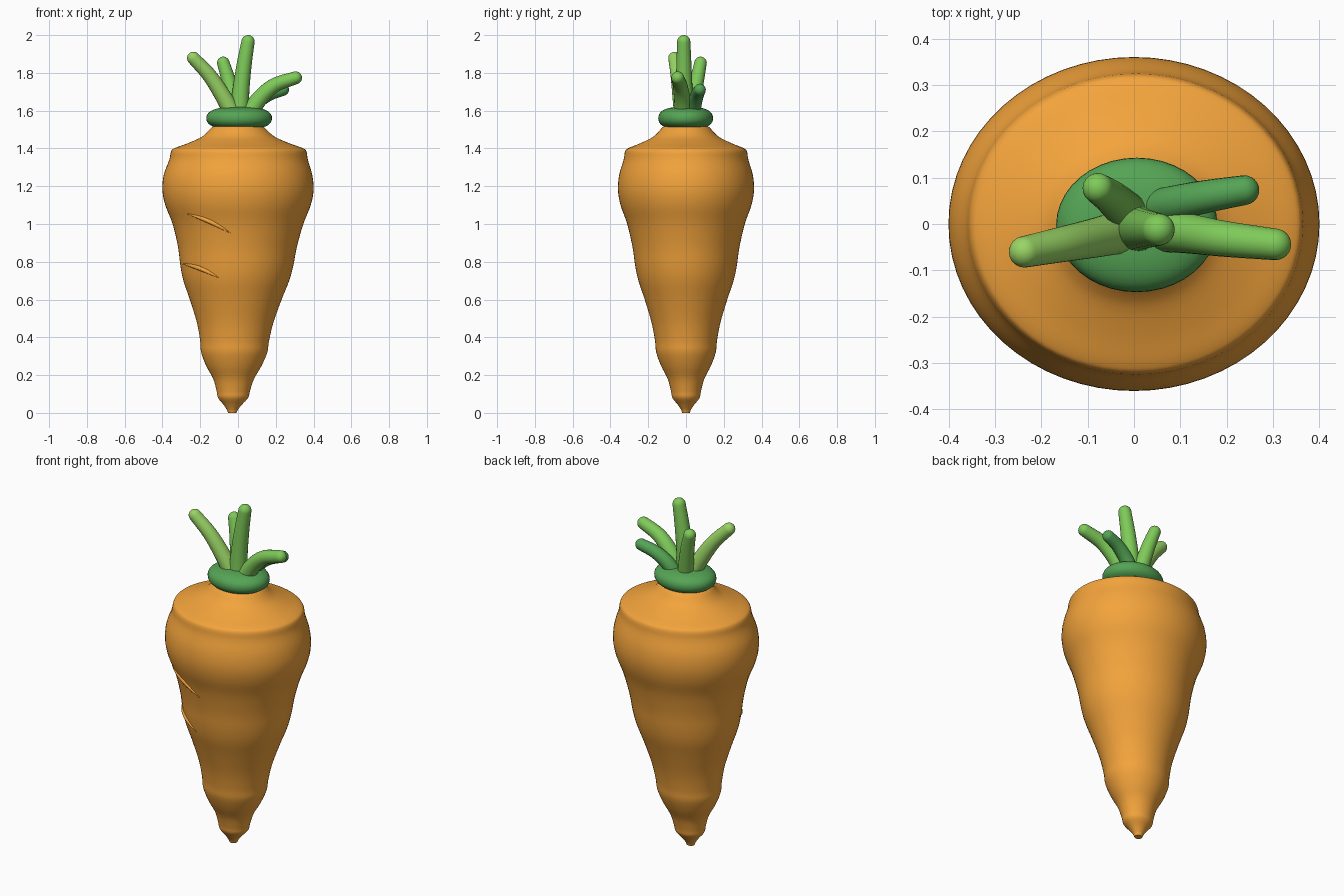
import bpy, bmesh
from math import sin, cos, pi, sqrt
from mathutils import Vector

if "Cube" in bpy.data.objects:
    bpy.data.objects.remove(bpy.data.objects["Cube"])


def material(name, rgb):
    m = bpy.data.materials.new(name)
    m.diffuse_color = (*rgb, 1)
    m.use_nodes = True
    m.node_tree.nodes["Principled BSDF"].inputs["Base Color"].default_value = m.diffuse_color
    return m


ORANGE = material("orange", (0.90, 0.37, 0.045))
DARK = material("dark_green", (0.09, 0.37, 0.09))
LIGHT = material("light_green", (0.21, 0.59, 0.10))
PALE = material("pale_green", (0.32, 0.66, 0.13))


def spline(pts, steps):
    """Catmull-Rom curve through tuples of any length."""
    p = [Vector(q) for q in pts]
    p = [2 * p[0] - p[1]] + p + [2 * p[-1] - p[-2]]
    out = []
    for i in range(1, len(p) - 2):
        a, b, c, d = p[i - 1:i + 3]
        for k in range(steps):
            t = k / steps
            out.append(0.5 * (2 * b + (c - a) * t + (2 * a - 5 * b + 4 * c - d) * t * t
                              + (3 * b - a - 3 * c + d) * t ** 3))
    return out + [p[-2]]


def skin(name, rings, mat, angle=60):
    """Join closed rings of points into a capped, smooth surface."""
    bm = bmesh.new()
    loops = [[bm.verts.new(v) for v in r] for r in rings]
    n = len(loops[0])
    for a, b in zip(loops, loops[1:]):
        for i in range(n):
            j = (i + 1) % n
            bm.faces.new((a[i], a[j], b[j], b[i]))
    bm.faces.new(loops[0][::-1])
    bm.faces.new(loops[-1])
    bmesh.ops.recalc_face_normals(bm, faces=bm.faces)
    me = bpy.data.meshes.new(name)
    bm.to_mesh(me)
    bm.free()
    me.materials.append(mat)
    ob = bpy.data.objects.new(name, me)
    bpy.context.collection.objects.link(ob)
    bpy.ops.object.select_all(action='DESELECT')
    ob.select_set(True)
    bpy.context.view_layer.objects.active = ob
    bpy.ops.object.shade_smooth_by_angle(angle=angle * pi / 180)
    return ob


def ellipse(cx, cy, z, rx, ry, n):
    return [(cx + rx * cos(2 * pi * i / n), cy + ry * sin(2 * pi * i / n), z) for i in range(n)]


def tube(name, path, radii, mat, n=20, flat=1.0):
    """Round tube along a path; radii gives one radius per path point."""
    rings = []
    for i, p in enumerate(path):
        t = (path[min(i + 1, len(path) - 1)] - path[max(i - 1, 0)]).normalized()
        u = t.cross(Vector((0, 1, 0))).normalized()
        v = t.cross(u)
        rings.append([p + radii[i] * (u * cos(2 * pi * k / n) + v * flat * sin(2 * pi * k / n))
                      for k in range(n)])
    return skin(name, rings, mat)


# Carrot root: (height, centre x, half width), depth is 0.9 of the width
profile = spline([
    (0.0, -0.03, 0.022), (0.018, -0.03, 0.03), (0.045, -0.028, 0.05), (0.08, -0.026, 0.08),
    (0.115, -0.025, 0.088), (0.18, -0.023, 0.108), (0.25, -0.022, 0.147), (0.32, -0.02, 0.175),
    (0.38, -0.018, 0.182), (0.48, -0.015, 0.203), (0.60, -0.012, 0.243), (0.70, -0.009, 0.28),
    (0.78, -0.006, 0.299), (0.88, -0.003, 0.315), (1.00, 0, 0.346), (1.10, 0, 0.385),
    (1.18, 0.0, 0.40), (1.26, 0.0, 0.393), (1.34, 0.003, 0.367), (1.385, 0.004, 0.358),
    (1.402, 0.004, 0.338), (1.425, 0.003, 0.275), (1.455, 0.002, 0.205),
    (1.48, 0.001, 0.17), (1.51, 0, 0.14), (1.53, 0, 0.11)], 4)
skin("carrot_root", [ellipse(c, 0, z, r, r * 0.9, 64) for z, c, r in profile], ORANGE)


def root_front(x, z):
    """Point on the front of the root."""
    a, b = next((a, b) for a, b in zip(profile, profile[1:]) if a[0] <= z <= b[0])
    _, c, r = a.lerp(b, (z - a[0]) / (b[0] - a[0]))
    return Vector((x, -0.9 * sqrt(max(0, r * r - (x - c) ** 2)), z))


# Thin raised wrinkles on the front
for name, (x0, z0), (x1, z1) in (("upper_wrinkle", (-0.272, 1.055), (-0.04, 0.952)),
                                 ("lower_wrinkle", (-0.298, 0.79), (-0.10, 0.714))):
    ts = [i / 20 for i in range(21)]
    path = [root_front(x0 + (x1 - x0) * t, z0 + (z1 - z0) * t + 0.012 * sin(pi * t)) for t in ts]
    tube(name, path, [0.001 + 0.011 * sin(pi * t) for t in ts], ORANGE, 12, 0.8)

# Green crown: squashed, rounded disc
crown = []
for i in range(1, 20):
    a = -pi / 2 + pi * i / 20
    h = (1 if a > 0 else -1) * abs(sin(a)) ** 0.9
    w = cos(a) ** 0.65
    crown.append(ellipse(0.006, -0.002, 1.56 + 0.06 * h, 0.174 * w, 0.145 * w, 40))
skin("crown", crown, DARK)

# Stems: tapered tubes with a hemispherical tip
stems = {
    "centre_stem": (LIGHT, 0.050, 0.035, [(0.008, -0.01, 1.57), (0.015, -0.01, 1.70),
                                          (0.032, -0.011, 1.84), (0.053, -0.012, 1.965)]),
    "left_stem": (PALE, 0.048, 0.034, [(-0.02, -0.015, 1.57), (-0.075, -0.028, 1.67),
                                       (-0.15, -0.043, 1.785), (-0.236, -0.06, 1.878)]),
    "back_stem": (LIGHT, 0.045, 0.033, [(-0.01, 0.02, 1.57), (-0.03, 0.04, 1.67),
                                        (-0.053, 0.06, 1.77), (-0.078, 0.077, 1.853)]),
    "right_stem": (LIGHT, 0.048, 0.034, [(0.05, -0.012, 1.57), (0.115, -0.02, 1.665),
                                         (0.195, -0.032, 1.735), (0.305, -0.044, 1.774)]),
    "back_right_stem": (DARK, 0.042, 0.032, [(0.035, 0.03, 1.56), (0.09, 0.045, 1.635),
                                             (0.16, 0.06, 1.685), (0.238, 0.073, 1.711)]),
}
for name, (mat, r0, r1, pts) in stems.items():
    path = spline(pts, 6)
    radii = [r0 + (r1 - r0) * i / (len(path) - 1) for i in range(len(path))]
    end, along = path[-1].copy(), (path[-1] - path[-2]).normalized()
    for k in range(1, 8):
        a = pi / 2 * k / 7.4
        path.append(end + along * r1 * sin(a))
        radii.append(r1 * cos(a))
    tube(name, path, radii, mat)
